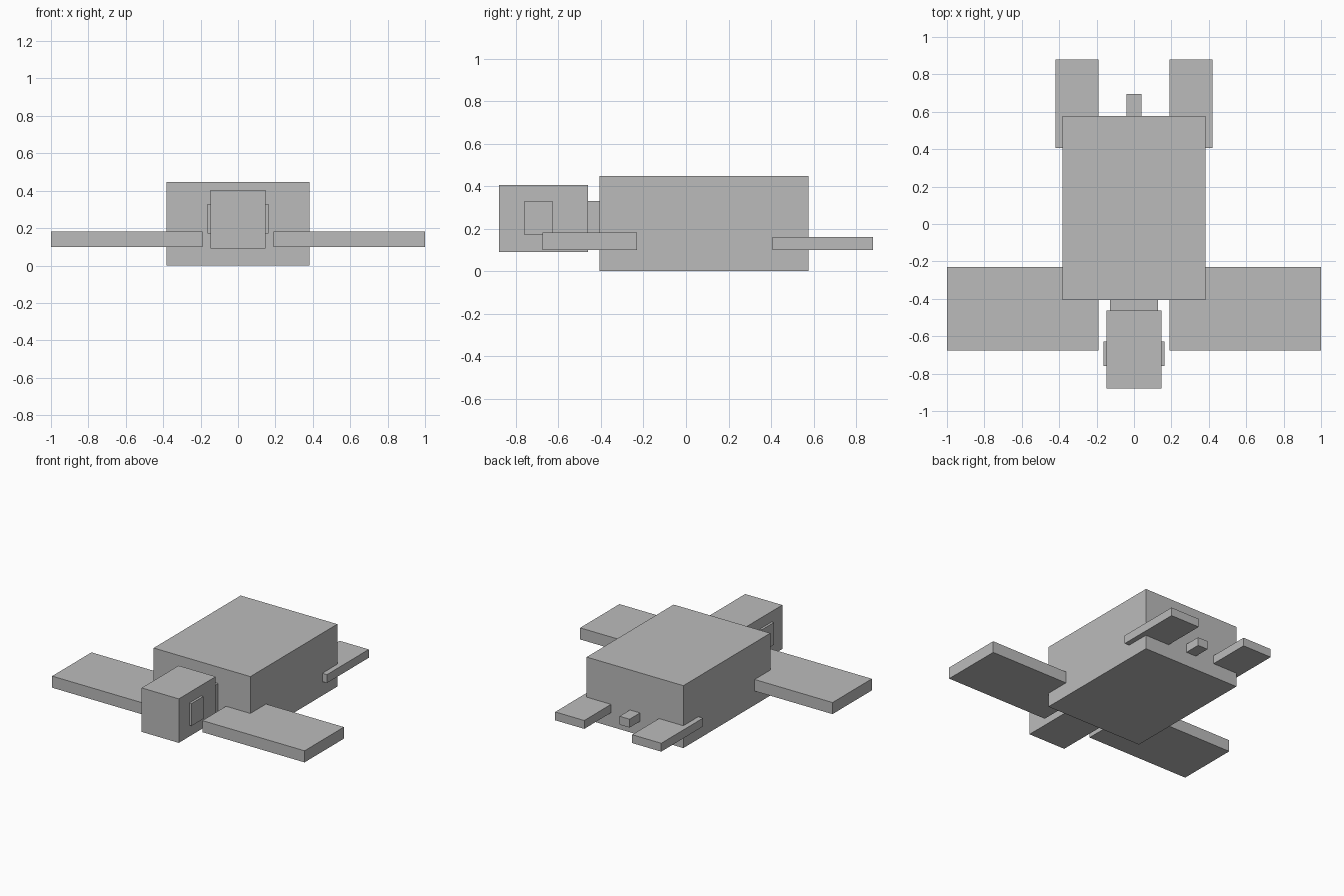
import bpy
import bmesh
from mathutils import Vector

default_cube = bpy.data.objects.get("Cube")
if default_cube:
    bpy.data.objects.remove(default_cube, do_unlink=True)

# Single flat grey
grey = bpy.data.materials.new("plain_grey")
grey.use_nodes = True
colour = (0.5, 0.5, 0.5, 1)
grey.diffuse_color = colour
grey.node_tree.nodes["Principled BSDF"].inputs["Base Color"].default_value = colour


def box(name, low, high):
    """Add a box spanning two opposite corners."""
    low, high = Vector(low), Vector(high)
    mesh = bpy.data.meshes.new(name)
    bm = bmesh.new()
    bmesh.ops.create_cube(bm, size=1)
    bmesh.ops.scale(bm, vec=high - low, verts=bm.verts)
    bm.to_mesh(mesh)
    bm.free()
    mesh.materials.append(grey)
    obj = bpy.data.objects.new(name, mesh)
    obj.location = (low + high) / 2
    bpy.context.collection.objects.link(obj)
    return obj


def pair(name, low, high):
    """Add a box on the left (+x) and its mirror on the right."""
    box("left_" + name, low, high)
    box("right_" + name, (-high[0], low[1], low[2]), (-low[0], high[1], high[2]))


# Body, neck, head and tail on the centre line
box("shell_body", (-0.383, -0.407, 0), (0.383, 0.577, 0.447))
box("neck", (-0.128, -0.47, 0.11), (0.128, -0.40, 0.33))
box("head", (-0.147, -0.88, 0.09), (0.147, -0.462, 0.405))
box("tail", (-0.04, 0.57, 0.10), (0.04, 0.695, 0.16))

# Eyes and flippers on both sides
pair("eye", (0.14, -0.76, 0.17), (0.164, -0.627, 0.33))
pair("front_flipper", (0.19, -0.675, 0.10), (1, -0.23, 0.183))
pair("rear_flipper", (0.19, 0.407, 0.10), (0.42, 0.88, 0.16))
